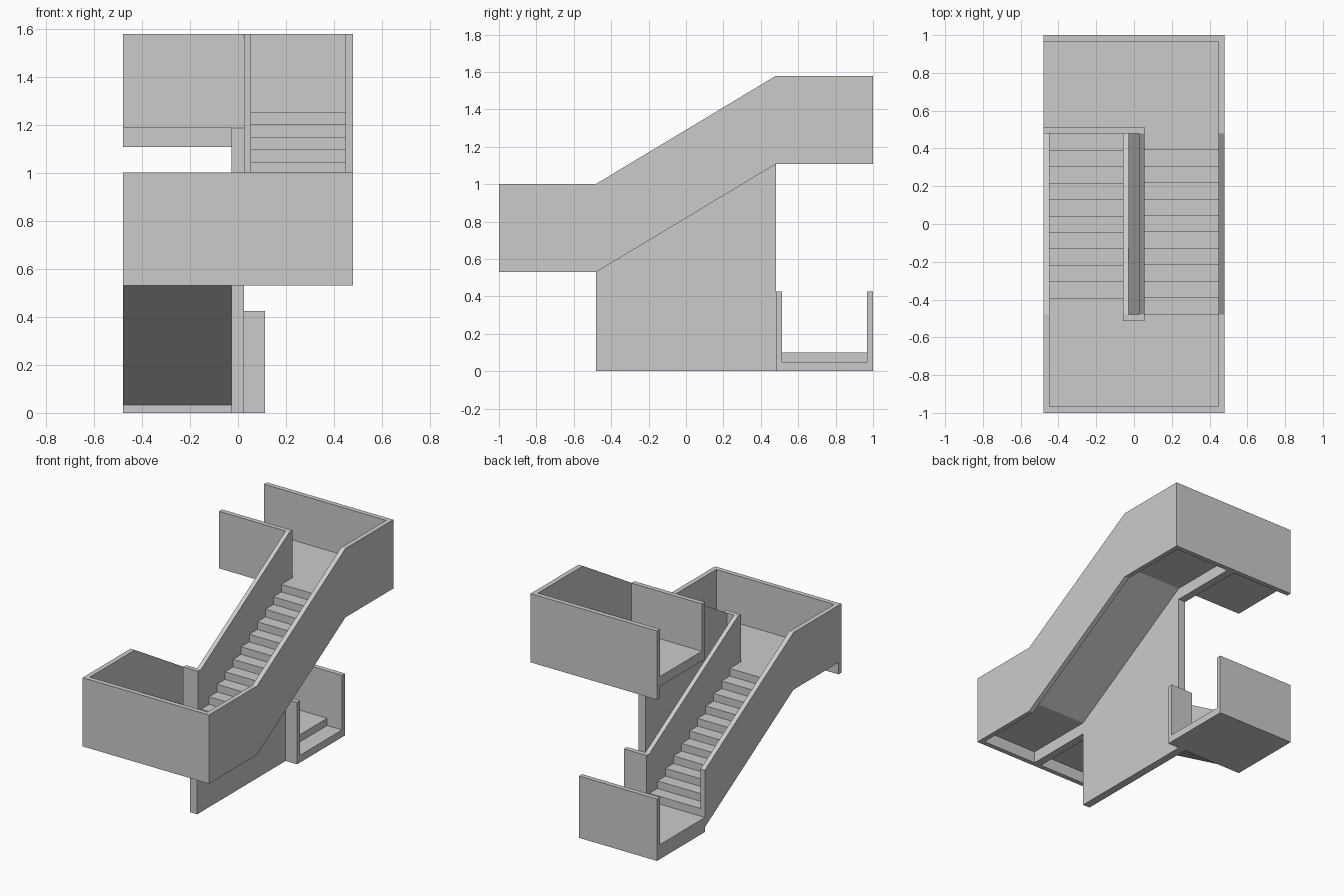
import bpy, bmesh

if "Cube" in bpy.data.objects:
    bpy.data.objects.remove(bpy.data.objects["Cube"])

W, Y, E = 0.48, 0.48, 1.0      # half width, flight half length, half depth
T = 0.033                      # wall thickness
RISE, N, SLAB = 0.577, 11, 0.067
LOW, MID, TOP = 0.10, 0.677, 1.254   # floor levels
GUARD = 0.325                  # guard height above floor
LIP = 0.147                    # drop of the outer walls below floor


def prism(name, x0, x1, pts):
    """Extrude a (y, z) outline from x0 to x1."""
    bm = bmesh.new()
    face = bm.faces.new([bm.verts.new((x0, y, z)) for y, z in pts])
    ext = bmesh.ops.extrude_face_region(bm, geom=[face])
    verts = [v for v in ext["geom"] if isinstance(v, bmesh.types.BMVert)]
    bmesh.ops.translate(bm, verts=verts, vec=(x1 - x0, 0, 0))
    bmesh.ops.recalc_face_normals(bm, faces=bm.faces)
    mesh = bpy.data.meshes.new(name)
    bm.to_mesh(mesh)
    bm.free()
    obj = bpy.data.objects.new(name, mesh)
    bpy.context.collection.objects.link(obj)
    return obj


def box(name, x0, x1, y0, y1, z0, z1):
    return prism(name, x0, x1, [(y0, z0), (y1, z0), (y1, z1), (y0, z1)])


def flight(name, x0, x1, d, z0):
    """Stepped slab with a sloping underside, climbing along d * y."""
    run, rise = 2 * Y / N, RISE / N
    pts = [(-Y * d, z0 - SLAB)]
    for i in range(N):
        y = -Y + i * run
        if i:
            pts.append((y * d, z0 + i * rise))
        else:
            pts.append((y * d, z0))
        pts.append((y * d, z0 + (i + 1) * rise))
    pts += [(Y * d, z0 + RISE), (Y * d, z0 + RISE - SLAB)]
    prism(name, x0, x1, pts)


def sloped_wall(name, x0, x1, d, z0, drop):
    prism(name, x0, x1, [(-Y * d, z0 - drop), (Y * d, z0 + RISE - drop),
                         (Y * d, z0 + RISE + GUARD), (-Y * d, z0 + GUARD)])


# Lower landing with its entry step
box("lower_landing", -W, 0, Y, E - T, 0, LOW)
box("entry_floor", 0, 0.113, Y + T, E - T, 0, 0.05)
box("lower_landing_back_wall", -W, 0.113, E - T, E, 0, LOW + GUARD)
box("lower_landing_guard", -0.06, 0.113, Y, Y + T, 0, LOW + GUARD)

# Lower flight and its walls
flight("lower_flight", -W + T, -0.058, -1, LOW)
sloped_wall("lower_outer_wall", -W, -W + T, -1, LOW, SLAB)
sloped_wall("lower_inner_wall", -0.058, -0.028, -1, LOW, SLAB)

# Middle landing
box("middle_landing", -W + T, W - T, -E + T, -Y, MID - SLAB, MID)
box("middle_front_wall", -W, W, -E, -E + T, MID - LIP, MID + GUARD)
box("middle_left_wall", -W, -W + T, -E + T, -Y, MID - SLAB, MID + GUARD)
box("middle_right_wall", W - T, W, -E + T, -Y, MID - LIP, MID + GUARD)
box("middle_newel", -0.058, 0.055, -Y - T, -Y, MID, MID + GUARD)
box("middle_beam", -0.028, 0.026, -E + T, -Y, MID - LIP, MID - SLAB)

# Upper flight and its walls
flight("upper_flight", 0.055, W - T, 1, MID)
sloped_wall("upper_outer_wall", W - T, W, 1, MID, LIP)
sloped_wall("upper_inner_wall", 0.026, 0.055, 1, MID, SLAB)

# Upper landing
box("upper_landing", -W, W - T, Y, E - T, TOP - SLAB, TOP)
box("upper_back_wall", -W, W, E - T, E, TOP - LIP, TOP + GUARD)
box("upper_right_wall", W - T, W, Y, E - T, TOP - LIP, TOP + GUARD)
box("upper_landing_guard", -W, 0.055, Y, Y + T, TOP - SLAB, TOP + GUARD)
box("upper_beam", -0.028, 0.026, Y, E - T, TOP - LIP, TOP - SLAB)

# Central wall between the flights
prism("spine_wall", -0.028, 0.026,
      [(-Y, 0), (Y, 0), (Y, TOP - SLAB), (-Y, MID - SLAB)])
